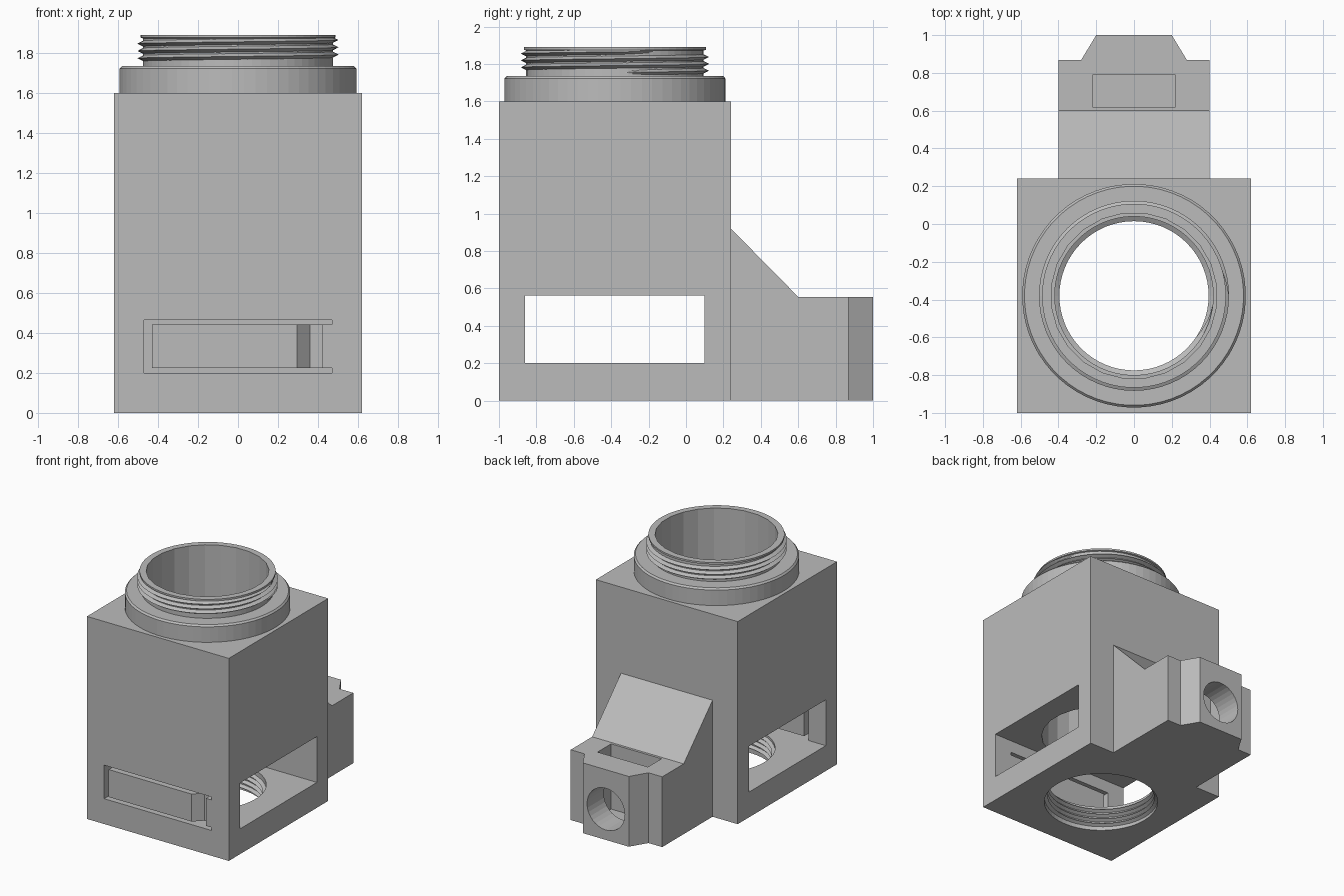
import bpy, bmesh, math

if "Cube" in bpy.data.objects:
    bpy.data.objects.remove(bpy.data.objects["Cube"])

CY = -0.38  # y of the bore axis

grey = bpy.data.materials.new("plain_grey")
grey.diffuse_color = (0.5, 0.5, 0.5, 1)
grey.use_nodes = True
grey.node_tree.nodes["Principled BSDF"].inputs["Base Color"].default_value = grey.diffuse_color


def make(name, bm):
    bmesh.ops.recalc_face_normals(bm, faces=bm.faces)
    me = bpy.data.meshes.new(name)
    bm.to_mesh(me)
    bm.free()
    me.materials.append(grey)
    ob = bpy.data.objects.new(name, me)
    bpy.context.collection.objects.link(ob)
    return ob


def skin(name, rings):
    """Closed solid through a list of rings of points, capped at both ends."""
    bm = bmesh.new()
    vs = [[bm.verts.new(p) for p in r] for r in rings]
    n = len(vs[0])
    for a, b in zip(vs, vs[1:]):
        for i in range(n):
            j = (i + 1) % n
            bm.faces.new((a[i], a[j], b[j], b[i]))
    bm.faces.new(vs[0])
    bm.faces.new(vs[-1])
    return make(name, bm)


def box(name, x0, x1, y0, y1, z0, z1):
    return skin(name, [[(x0, y0, z), (x1, y0, z), (x1, y1, z), (x0, y1, z)] for z in (z0, z1)])


def lathe(name, profile, n):
    ang = [2 * math.pi * (i + 0.5) / n for i in range(n)]
    return skin(name, [[(r * math.cos(a), CY + r * math.sin(a), z) for a in ang] for r, z in profile])


def thread(name, root, tip, z0, z1, turns, half, n=64):
    """Triangular ridge swept along a helix; it tapers out at both ends."""
    rings = []
    steps = int(turns * n)
    for i in range(steps + 1):
        a = 2 * math.pi * i / n
        z = z0 + (z1 - z0) * i / steps
        f = max(0.05, min(1, i / 6, (steps - i) / 6))
        t = root + (tip - root) * f
        rings.append([(r * math.cos(a), CY + r * math.sin(a), h)
                      for r, h in ((root, z - half), (t, z), (root, z + half))])
    return skin(name, rings)


def combine(ob, other, op):
    m = ob.modifiers.new("bool", 'BOOLEAN')
    m.object, m.operation, m.solver = other, op, 'EXACT'
    bpy.context.view_layer.objects.active = ob
    bpy.ops.object.modifier_apply(modifier=m.name)
    bpy.data.objects.remove(other)


# Main block with round collar and neck
housing = box("housing", -0.62, 0.62, -1, 0.24, 0, 1.6)
combine(housing, lathe("collar", [(0.592, 1.55), (0.592, 1.722), (0.58, 1.735), (0.475, 1.735),
                                  (0.475, 1.872), (0.487, 1.876), (0.487, 1.89)], 64), 'UNION')

# Rear lug: sloped gusset block and tapered nose
side = [(0.2, 0), (0.868, 0), (0.868, 0.555), (0.6, 0.555), (0.24, 0.92), (0.2, 0.92)]
lug = skin("lug", [[(x, y, z) for y, z in side] for x in (-0.4, 0.4)])
nose = [(-0.28, 0.8), (0.28, 0.8), (0.28, 0.868), (0.2, 1), (-0.2, 1), (-0.28, 0.868)]
combine(lug, skin("nose", [[(x, y, z) for x, y in nose] for z in (0, 0.555)]), 'UNION')
combine(housing, lug, 'UNION')

# Bores and the window running from side to side
combine(housing, lathe("upper_bore", [(0.44, 0.4), (0.44, 2)], 24), 'DIFFERENCE')
combine(housing, lathe("lower_bore", [(0.42, -0.1), (0.42, 0.3)], 64), 'DIFFERENCE')
combine(housing, box("window", -0.8, 0.8, -0.86, 0.1, 0.2, 0.562), 'DIFFERENCE')

# Front spring tongue: U-shaped slit and thinned hinge
for args in ((-0.47, 0.47, 0.2, 0.224), (-0.47, 0.47, 0.441, 0.465), (-0.47, -0.43, 0.21, 0.45)):
    x0, x1, z0, z1 = args
    combine(housing, box("slit", x0, x1, -1.1, -0.8, z0, z1), 'DIFFERENCE')
hinge = [(0.225, -1.07), (0.36, -0.935), (0.42, -0.935), (0.42, -1.07)]
combine(housing, skin("hinge", [[(x, y, z) for x, y in hinge] for z in (0.215, 0.45)]), 'DIFFERENCE')

# Nut slot and screw hole in the lug
combine(housing, box("nut_slot", -0.22, 0.22, 0.62, 0.79, 0.04, 0.7), 'DIFFERENCE')
ring = [2 * math.pi * i / 32 for i in range(32)]
combine(housing, skin("screw_hole", [[(0.165 * math.cos(a), y, 0.243 + 0.165 * math.sin(a)) for a in ring]
                                     for y in (0.5, 1.1)]), 'DIFFERENCE')

# Screw threads on the neck and inside the base
thread("neck_thread", 0.468, 0.503, 1.755, 1.868, 3.1, 0.018)
thread("base_thread", 0.427, 0.395, 0.02, 0.18, 4, 0.019)
